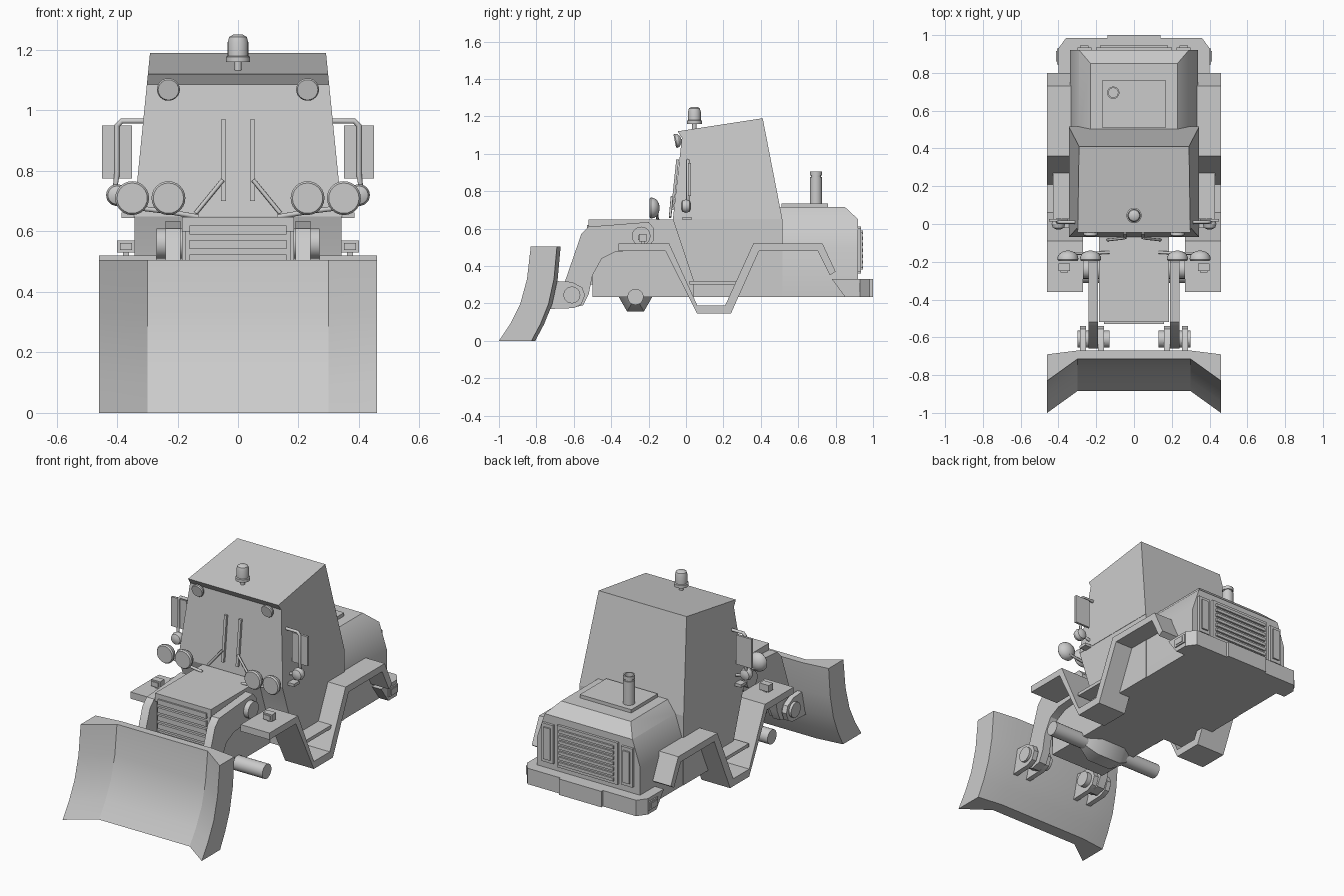
import bpy, bmesh, math
from mathutils import Vector

if "Cube" in bpy.data.objects:
    bpy.data.objects.remove(bpy.data.objects["Cube"])

grey = bpy.data.materials.new("plain_grey")
grey.use_nodes = True
grey.diffuse_color = (0.6, 0.6, 0.6, 1)
grey.node_tree.nodes["Principled BSDF"].inputs["Base Color"].default_value = (0.6, 0.6, 0.6, 1)
parts = []


def finish(name, bm):
    bmesh.ops.recalc_face_normals(bm, faces=bm.faces)
    mesh = bpy.data.meshes.new(name)
    bm.to_mesh(mesh)
    bm.free()
    mesh.materials.append(grey)
    ob = bpy.data.objects.new(name, mesh)
    bpy.context.collection.objects.link(ob)
    parts.append(ob)
    return ob


def loft(name, rings, cut=None):
    """Skin matching rings; cut = (point, normal) trims what lies beyond."""
    bm = bmesh.new()
    loops = [[bm.verts.new(p) for p in r] for r in rings]
    n = len(loops[0])
    for a, b in zip(loops, loops[1:]):
        for i in range(n):
            j = (i + 1) % n
            bm.faces.new((a[i], a[j], b[j], b[i]))
    bm.faces.new(loops[0])
    bm.faces.new(loops[-1])
    if cut:
        res = bmesh.ops.bisect_plane(bm, geom=bm.verts[:] + bm.edges[:] + bm.faces[:],
                                     plane_co=cut[0], plane_no=cut[1], clear_outer=True)
        edges = [e for e in res["geom_cut"] if isinstance(e, bmesh.types.BMEdge)]
        bmesh.ops.contextual_create(bm, geom=edges)
    return finish(name, bm)


def side_prism(name, profile, width):
    """Side profile (y, z), symmetric, with half-width given by height."""
    return loft(name, [[(s * width(z), y, z) for y, z in profile] for s in (-1, 1)])


def slab(name, profile, x0, x1):
    return loft(name, [[(x, y, z) for y, z in profile] for x in (x0, x1)])


def box(name, x0, x1, y0, y1, z0, z1):
    return slab(name, [(y0, z0), (y1, z0), (y1, z1), (y0, z1)], x0, x1)


def lathe(name, profile, loc, axis, segs=24):
    """Turn (radius, distance) pairs about an axis through loc."""
    turn = Vector(axis).to_track_quat("Z", "Y")
    rings = []
    for r, d in profile:
        rings.append([Vector(loc) + turn @ Vector((r * math.cos(a), r * math.sin(a), d))
                      for a in (2 * math.pi * k / segs for k in range(segs))])
    return loft(name, rings)


def rod(name, points, radius):
    curve = bpy.data.curves.new(name, "CURVE")
    curve.dimensions = "3D"
    curve.bevel_depth = radius
    curve.bevel_resolution = 2
    curve.use_fill_caps = True
    sp = curve.splines.new("POLY")
    sp.points.add(len(points) - 1)
    for p, co in zip(sp.points, points):
        p.co = (*co, 1)
    curve.materials.append(grey)
    ob = bpy.data.objects.new(name, curve)
    bpy.context.collection.objects.link(ob)


# Cab: tapered upper part and straight lower part
side_prism("cab", [(-.07, .65), (-.022, 1.085), (-.045, 1.12), (.41, 1.19), (.515, .65)],
           lambda z: .345 - (z - .65) * .1)
side_prism("cab_base", [(-.07, .65), (.04, .32), (.04, .235), (.515, .235), (.515, .65)],
           lambda z: .343)
box("cab_sill", -.385, .385, -.02, .03, .645, .662)

# Front hood with slatted grille
box("front_hood", -.185, .185, -.5, .05, .235, .645)
box("front_hood_cap", -.185, .185, -.52, -.06, .6, .648)
box("front_grille", -.175, .175, -.515, -.49, .3, .635)
for i in range(6):
    z = .59 - i * .048
    box("front_grille_slat", -.16, .16, -.53, -.51, z, z + .03)

# Rear hood with chamfered shoulders
half = [(.34, .235), (.34, .5), (.29, .65), (.23, .715)]
section = half + [(-x, z) for x, z in reversed(half)]
loft("rear_hood", [[(x, y, z) for x, z in section] for y in (.5, .92)],
     cut=((0, .85, .715), (0, .065, .07)))
box("hood_hatch", -.17, .17, .51, .76, .71, .735)
box("rear_grille_frame", -.2, .2, .915, .935, .36, .61)
for i in range(7):
    z = .38 + i * .032
    box("rear_grille_slat", -.18, .18, .93, .946, z, z + .018)

# Exhaust stack
lathe("exhaust", [(.033, 0), (.033, .14), (.027, .14), (.027, .15), (.033, .15), (.033, .17),
                  (.025, .17), (.025, .13)], (-.11, .695, .735), (0, 0, 1), 16)

# Rear bumper with cut corners
plan = [(.4, .78), (.4, .93), (.36, .985), (.14, .985), (.14, 1), (-.14, 1), (-.14, .985),
        (-.36, .985), (-.4, .93), (-.4, .78)]
loft("rear_bumper", [[(x, y, z) for x, y in plan] for z in (.235, .33)],
     cut=((0, .78, .33), (0, -.095, -.07)))

# Beacon
lathe("beacon", [(.012, 0), (.012, .035), (.04, .035), (.04, .052), (.034, .055), (.034, .1),
                 (.029, .118), (.015, .126)], (0, .045, 1.125), (0, 0, 1))

# Front axle with central housing
lathe("axle_tube", [(.043, -.38), (.043, .38)], (0, -.27, .235), (1, 0, 0), 20)
lathe("axle_housing", [(.045, -.15), (.09, -.08), (.09, .08), (.045, .15)],
      (0, -.27, .235), (1, 0, 0), 6)

# Plough blade: curved section with forward-angled ends
levels = [.505, .33, .195, .09, 0]
curl = [0, .02, .057, .11, .17]


def blade_ring(x, front, back):
    face = [(x, front - c, z) for c, z in zip(curl, levels)]
    rear = [(x, back - c * .8, z) for c, z in zip(curl, levels)]
    return face + rear[::-1]


loft("plough_blade", [blade_ring(-.46, -.83, -.69), blade_ring(-.3, -.715, -.67),
                      blade_ring(.3, -.715, -.67), blade_ring(.46, -.83, -.69)])

arm = [(-.66, .28), (-.56, .57), (-.52, .61), (-.2, .635), (-.17, .6), (-.17, .54), (-.21, .49),
       (-.38, .475), (-.45, .44), (-.5, .35), (-.52, .25), (-.55, .19), (-.61, .175), (-.66, .2)]
lug = [(-.71, .32), (-.61, .315), (-.555, .285), (-.54, .245), (-.56, .195), (-.6, .175), (-.74, .17)]
fender = [(-.36, .52), (-.09, .52), (.06, .19), (.21, .19), (.36, .52), (.73, .52), (.8, .37),
          (.77, .35), (.705, .48), (.39, .48), (.24, .145), (.06, .145), (-.11, .48), (-.36, .48)]

for s in (-1, 1):
    # Fender with step and marker lamp
    slab("fender", fender, s * .27, s * .46)
    box("step", s * .33, s * .43, .02, .27, .3, .32)
    box("marker_foot", s * .36, s * .38, -.24, -.22, .515, .535)
    box("marker_lamp", s * .34, s * .4, -.25, -.21, .53, .57)
    box("marker_lens", s * .35, s * .39, -.256, -.25, .538, .562)

    # Lift arm, blade lugs and pins
    slab("lift_arm", arm, s * .19, s * .24)
    for x in (.16, .255):
        slab("blade_lug", lug, s * x, s * (x + .03))
    lathe("blade_pin", [(.045, -.085), (.045, .085)], (s * .215, -.61, .245), (1, 0, 0))
    lathe("arm_pin", [(.05, 0), (.05, .09)], (s * .18, -.24, .56), (s, 0, 0))

    # Headlights on a thin bracket, and roof lights
    for x in (.23, .35):
        lathe("headlight", [(.05, 0), (.056, .008), (.054, .022), (.045, .038), (.025, .05), (.008, .054)],
              (s * x, -.195, .71), (0, 1, 0))
    rod("headlight_bracket", [(s * .13, -.15, .648), (s * .23, -.155, .665), (s * .35, -.155, .68)], .008)
    lathe("roof_light", [(.034, 0), (.038, .006), (.034, .02), (.018, .034), (.006, .036)],
          (s * .23, -.06, 1.068), (0, 1, .2))

    # Wiper blade and its arm, lying just ahead of the windscreen
    slab("wiper_blade", [(-.08, .7), (-.066, .7), (-.038, .97), (-.052, .97)], s * .04, s * .056)
    rod("wiper_arm", [(s * .05, -.075, .77), (s * .14, -.085, .66)], .007)

    # Mirror, its bent bracket and the side lamp
    rod("mirror_bracket", [(s * .3, .01, .965), (s * .385, .01, .965), (s * .4, .01, .95),
                           (s * .4, .01, .79), (s * .41, .01, .72), (s * .33, .01, .7)], .009)
    box("mirror", s * .35, s * .45, .012, .026, .775, .95)
    lathe("side_lamp", [(.012, -.028), (.03, -.02), (.036, 0), (.03, .02), (.012, .028)],
          (s * .4, 0, .72), (0, 1, 0))

    # Rear lamps and bumper lamps
    box("rear_lamp", s * .225, s * .3, .915, .935, .37, .6)
    box("rear_lamp_lens", s * .24, s * .285, .93, .944, .39, .58)
    box("bumper_lamp_frame", s * .395, s * .408, .845, .93, .26, .31)
    box("bumper_lamp_lens", s * .4, s * .412, .86, .915, .27, .3)

# Smooth round parts, keep hard edges
bpy.ops.object.select_all(action="DESELECT")
for ob in parts:
    ob.select_set(True)
bpy.context.view_layer.objects.active = parts[0]
bpy.ops.object.shade_smooth_by_angle(angle=math.radians(30))
